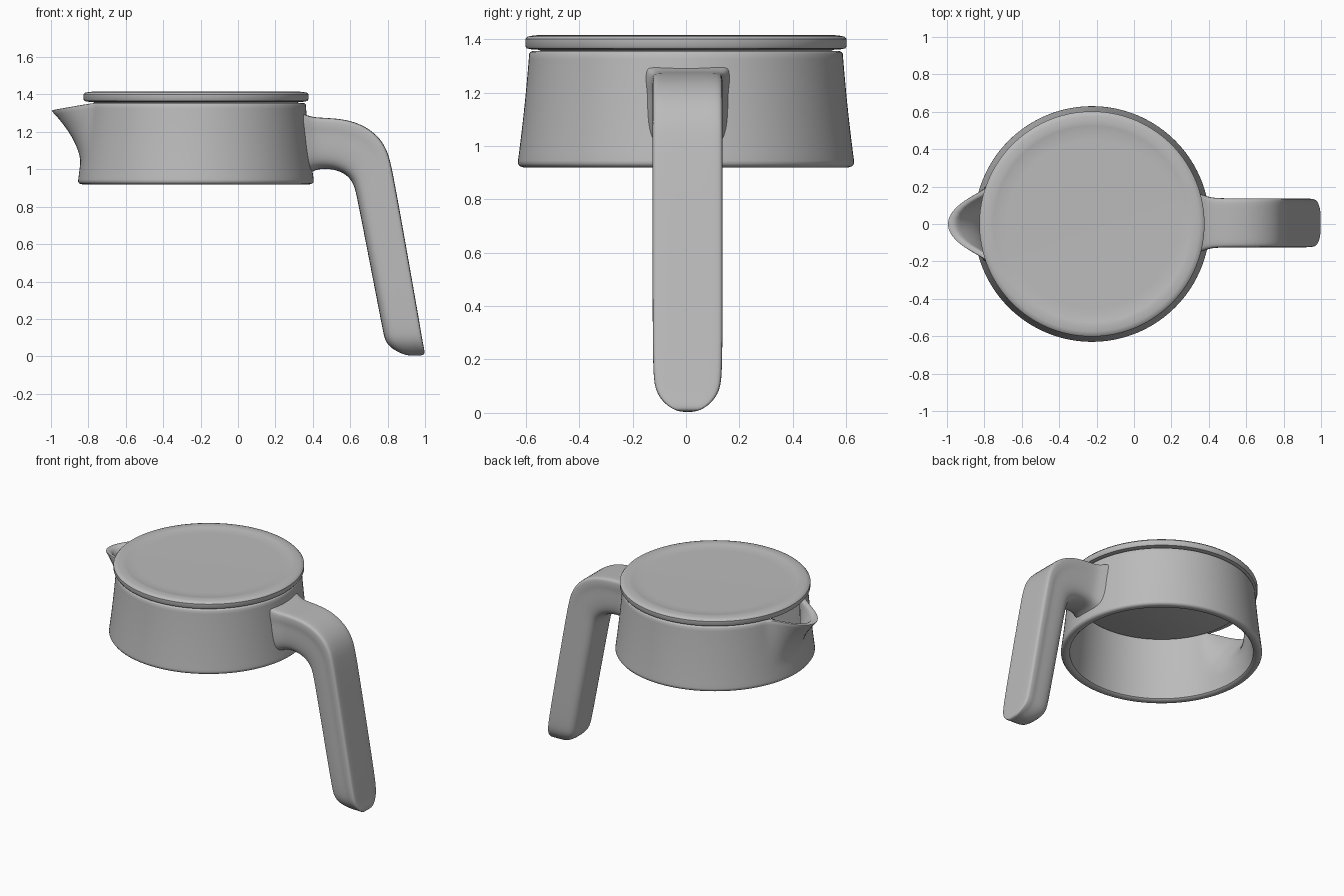
import bpy
import math

if "Cube" in bpy.data.objects:
    bpy.data.objects.remove(bpy.data.objects["Cube"])

CENTRE_X = -0.225
SEGMENTS = 144

grey = bpy.data.materials.new("plain grey")
grey.use_nodes = True
COLOUR = (0.5, 0.5, 0.5, 1)
grey.diffuse_color = COLOUR
grey.node_tree.nodes["Principled BSDF"].inputs["Base Color"].default_value = COLOUR


def make_object(name, verts, faces, angle=40):
    mesh = bpy.data.meshes.new(name)
    mesh.from_pydata(verts, [], faces)
    mesh.validate()
    mesh.materials.append(grey)
    obj = bpy.data.objects.new(name, mesh)
    bpy.context.collection.objects.link(obj)
    bpy.ops.object.select_all(action="DESELECT")
    obj.select_set(True)
    bpy.context.view_layer.objects.active = obj
    bpy.ops.object.mode_set(mode="EDIT")
    bpy.ops.mesh.select_all(action="SELECT")
    bpy.ops.mesh.normals_make_consistent(inside=False)
    bpy.ops.object.mode_set(mode="OBJECT")
    bpy.ops.object.shade_smooth_by_angle(angle=math.radians(angle))
    return obj


def loft(rows, closed_rows=False):
    """Quads between successive rings of equal length."""
    n, m = len(rows[0]), len(rows)
    faces = []
    for i in range(m if closed_rows else m - 1):
        a, b = i * n, (i + 1) % m * n
        faces += [(a + j, a + (j + 1) % n, b + (j + 1) % n, b + j) for j in range(n)]
    return [v for row in rows for v in row], faces


def ring(radius, z, shape=None):
    row = []
    for j in range(SEGMENTS):
        t = 2 * math.pi * j / SEGMENTS
        push, drop = shape(t, z) if shape else (0, 0)
        r = radius + push
        row.append((CENTRE_X + r * math.cos(t), r * math.sin(t), z - drop))
    return row


def spout(t, z):
    """Outward pull of the wall that forms the pouring lip on the -x side."""
    off = abs(t - math.pi)
    if off > 0.4 or z < 1.03:
        return 0, 0
    push = 0.19 * ((z - 1.03) / 0.325) ** 1.5 * math.cos(off / 0.4 * math.pi / 2) ** 2
    return push, 0.2 * push


# Body: open ring with a tapered wall and drawn-out spout
def wall_radius(z):
    s = (z - 0.94) / 0.41
    return 0.63 - 0.055 * s + 0.012 * s * s


levels = [0.945 + 0.4 * i / 20 for i in range(21)]
outer = [(0.61, 0.92), (0.623, 0.924), (0.63, 0.934)] + [(wall_radius(z), z) for z in levels]
rim = [(0.583, 1.352), (0.575, 1.355), (0.555, 1.355), (0.547, 1.352)]
inner = [(wall_radius(z) - 0.045 - 0.01 * (1.345 - z) / 0.4, z) for z in reversed(levels)]
profile = outer + rim + inner + [(0.575, 0.93), (0.585, 0.921)]
make_object("body", *loft([ring(r, z, spout) for r, z in profile], closed_rows=True))

# Lid: shallow disc with a raised edge and a plug below
lid_profile = [(0.45, 1.407), (0.5, 1.408), (0.525, 1.413), (0.545, 1.416), (0.575, 1.413),
               (0.594, 1.409), (0.602, 1.4), (0.602, 1.374), (0.596, 1.365), (0.575, 1.361),
               (0.55, 1.36), (0.538, 1.35), (0.535, 1.335), (0.525, 1.33)]
verts, faces = loft([ring(r, z) for r, z in lid_profile])
last = len(verts) - SEGMENTS
faces += [tuple(range(SEGMENTS)), tuple(range(last, len(verts)))]
make_object("lid", verts, faces)

# Handle: stations of outer point, inner point and half width
bend = [((0.34, 1.30), (0.37, 0.97), 0.158), ((0.385, 1.283), (0.41, 0.995), 0.143),
        ((0.42, 1.276), (0.45, 1.003), 0.132), ((0.55, 1.272), (0.51, 1.0), 0.131),
        ((0.66, 1.243), (0.565, 0.98), 0.131), ((0.75, 1.18), (0.605, 0.945), 0.131),
        ((0.80, 1.10), (0.625, 0.9), 0.131), ((0.825, 1.0), (0.642, 0.82), 0.131),
        ((0.90, 0.58), (0.71, 0.47), 0.131), ((0.974, 0.16), (0.772, 0.15), 0.131)]
tip = [((0.985, 0.09), (0.783, 0.09)), ((0.993, 0.05), (0.81, 0.05)),
       ((0.999, 0.02), (0.86, 0.02)), ((0.993, 0.004), (0.91, 0.001))]
for a, b in tip:
    bend.append((a, b, 0.131 * math.sqrt(1 - ((0.14 - a[1]) / 0.14) ** 2)))

# Cross-section: flat outer face with a narrow edge, rounded inner face
half = [(0.45, 0), (0.88, 0), (0.98, 0.03), (1, 0.1), (1, 0.2), (0.965, 0.3),
        (0.97, 0.55), (0.92, 0.8), (0.75, 0.94), (0.4, 1)]
section = half + [(-u, v) for u, v in reversed(half)]
rows = [[(a[0] + (b[0] - a[0]) * v, 0.006 + w * u, a[1] + (b[1] - a[1]) * v)
         for u, v in section] for a, b, w in bend]
verts, faces = loft(rows)
faces.append(tuple(range(len(verts) - len(section), len(verts))))
handle = make_object("handle", verts, faces, angle=180)
smooth = handle.modifiers.new("smooth", "SUBSURF")
smooth.levels = smooth.render_levels = 2
